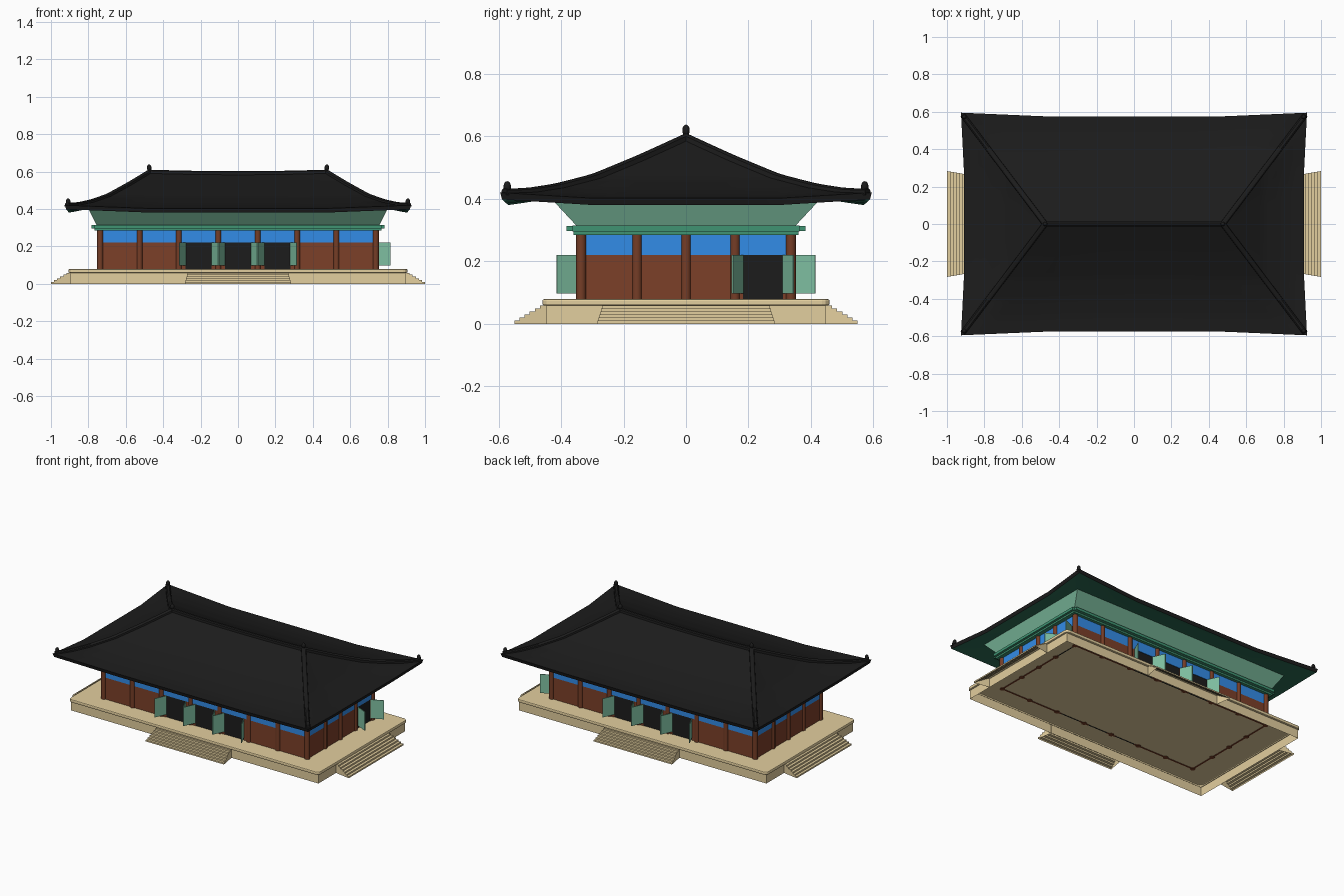
import bpy, bmesh, math
from mathutils import Vector, Matrix

if "Cube" in bpy.data.objects:
    bpy.data.objects.remove(bpy.data.objects["Cube"])


def mat(name, r, g, b):
    m = bpy.data.materials.new(name)
    m.diffuse_color = tuple(((c + 0.055) / 1.055) ** 2.4 for c in (r, g, b)) + (1,)
    m.use_nodes = True
    m.node_tree.nodes["Principled BSDF"].inputs["Base Color"].default_value = m.diffuse_color
    return m


STONE = mat("cream_stone", 0.89, 0.81, 0.62)
WALL = mat("red_brown_wall", 0.485, 0.25, 0.16)
WOOD = mat("brown_column", 0.46, 0.24, 0.15)
BLUE = mat("blue_panel", 0.20, 0.55, 0.91)
BLACK = mat("black_tile", 0.11, 0.11, 0.11)
BAND = mat("mid_green", 0.25, 0.58, 0.45)
LIGHT = mat("light_green", 0.50, 0.755, 0.635)
DARK = mat("dark_green", 0.17, 0.42, 0.33)


def finish(bm, name, *mats, smooth=None):
    bmesh.ops.recalc_face_normals(bm, faces=bm.faces)
    me = bpy.data.meshes.new(name)
    bm.to_mesh(me)
    bm.free()
    for m in mats:
        me.materials.append(m)
    ob = bpy.data.objects.new(name, me)
    bpy.context.collection.objects.link(ob)
    if smooth:
        bpy.ops.object.select_all(action='DESELECT')
        ob.select_set(True)
        bpy.context.view_layer.objects.active = ob
        bpy.ops.object.shade_smooth_by_angle(angle=math.radians(smooth))
    return ob


def add_box(bm, x0, x1, y0, y1, z0, z1, m=Matrix()):
    t = Matrix.Translation(((x0 + x1) / 2, (y0 + y1) / 2, (z0 + z1) / 2))
    s = Matrix.Diagonal((x1 - x0, y1 - y0, z1 - z0, 1))
    return bmesh.ops.create_cube(bm, size=1, matrix=m @ t @ s)['verts']


def box(name, hx, hy, z0, z1, m):
    bm = bmesh.new()
    add_box(bm, -hx, hx, -hy, hy, z0, z1)
    return finish(bm, name, m)


# Hollow stone platform, open underneath, with a rounded cap
FLOOR = 0.079
bm = bmesh.new()
add_box(bm, -0.895, 0.895, -0.447, 0.447, 0, 0.06)
bm.normal_update()
bmesh.ops.delete(bm, geom=[f for f in bm.faces if abs(f.normal.z) > 0.9], context='FACES_ONLY')
finish(bm, "platform", STONE)
bm = bmesh.new()
add_box(bm, -0.906, 0.906, -0.46, 0.46, 0.058, FLOOR)
upright = [e for e in bm.edges if abs(e.verts[0].co.z - e.verts[1].co.z) > 0.01]
bmesh.ops.bevel(bm, geom=upright, offset=0.025, segments=3, affect='EDGES', profile=0.5)
flat = [e for e in bm.edges if abs(e.verts[0].co.z - e.verts[1].co.z) < 0.01]
bmesh.ops.bevel(bm, geom=flat, offset=0.006, segments=2, affect='EDGES', profile=0.5)
bm.normal_update()
under = min(bm.faces, key=lambda f: f.calc_center_median().z - f.calc_area())
under = min((f for f in bm.faces if f.calc_area() > 0.5), key=lambda f: f.normal.z)
bmesh.ops.inset_region(bm, faces=[under], thickness=0.008)
bmesh.ops.delete(bm, geom=[under], context='FACES_ONLY')
finish(bm, "platform_cap", STONE)

# Tapered hollow stairs on all four sides
SIDES = [("front", 0, 0.45), ("right", 90, 0.90), ("back", 180, 0.45), ("left", 270, 0.90)]
for side, ang, edge in SIDES:
    bm = bmesh.new()
    rot = Matrix.Rotation(math.radians(ang), 4, 'Z')
    prof2d = []
    for i in range(6):
        prof2d += [(0.0165 * i, 0.0098 * i), (0.0165 * i, 0.0098 * (i + 1))]
    prof2d.append((0.104, 0.0588))
    ends = [[bm.verts.new(rot @ Vector((s * (0.283 - 0.17 * d), -edge - 0.1 + d, z))) for d, z in prof2d]
            for s in (-1, 1)]
    for a, b, c, d in zip(ends[0], ends[1], ends[1][1:], ends[0][1:]):
        bm.faces.new((a, b, c, d))
    for s, e in zip((-1, 1), ends):
        bm.faces.new(e + [bm.verts.new(rot @ Vector((s * (0.283 - 0.17 * 0.104), -edge + 0.004, 0)))])
    finish(bm, side + "_stairs", STONE)

# Columns around the hall
COLX = [(i - 3.5) * 0.2105 for i in range(8)]
COLY = [-0.336, -0.157, 0, 0.157, 0.336]
bm = bmesh.new()
for x in COLX:
    for y in COLY:
        if abs(x) > 0.73 or abs(y) > 0.33:
            bmesh.ops.create_cone(bm, cap_ends=True, segments=16, radius1=0.016, radius2=0.016,
                                  depth=0.21, matrix=Matrix.Translation((x, y, 0.181)))
finish(bm, "columns", WOOD, smooth=40)

# Walls, blue transoms, dark doorways and open door leaves
HEAD, TOP = 0.22, 0.287
wall, transom, dark, leaf = (bmesh.new() for _ in range(4))
for side, ang, _ in SIDES:
    rot = Matrix.Rotation(math.radians(ang), 4, 'Z')
    long_side = side in ("front", "back")
    cols, d = (COLX, 0.336) if long_side else (COLY, 0.737)
    add_box(transom, cols[0], cols[-1], -d - 0.005, -d + 0.005, HEAD, TOP, rot)
    for i, (a, b) in enumerate(zip(cols, cols[1:])):
        mid = (a + b) / 2
        door = (long_side and 2 <= i <= 4) or (side == "right" and i == 3)
        if not door:
            add_box(wall, a, b, -d - 0.005, -d + 0.005, FLOOR - 0.002, HEAD, rot)
            continue
        w = 0.07 if long_side else 0.064
        add_box(wall, a, mid - w, -d - 0.005, -d + 0.005, FLOOR - 0.002, HEAD, rot)
        add_box(wall, mid + w, b, -d - 0.005, -d + 0.005, FLOOR - 0.002, HEAD, rot)
        add_box(dark, mid - w, mid + w, -d - 0.002, -d + 0.003, FLOOR - 0.002, HEAD, rot)
        for s in (-1, 1):
            # leaf swings out past square
            hinge = Matrix.Translation((mid + s * w, -d - 0.005, 0))
            swing = Matrix.Rotation(s * math.radians(25), 4, 'Z')
            add_box(leaf, -0.002, 0.002, -0.081, 0, 0.097, HEAD, rot @ hinge @ swing)
finish(wall, "walls", WALL)
finish(transom, "transom_panels", BLUE)
finish(dark, "doorways", BLACK)
finish(leaf, "door_leaves", LIGHT)

# Green beams with notched corners, flared cove above
box("lower_beam", 0.768, 0.361, 0.285, 0.299, BAND)
box("upper_beam_long", 0.783, 0.364, 0.296, 0.314, BAND)
box("upper_beam_cross", 0.766, 0.382, 0.2965, 0.3135, BAND)
bm = bmesh.new()
for v in add_box(bm, -0.755, 0.755, -0.347, 0.347, 0.31, 0.402):
    if v.co.z > 0.35:
        v.co.x *= 0.80 / 0.755
        v.co.y *= 0.433 / 0.347
finish(bm, "eave_cove", LIGHT)

# Curved hipped roof built from rings
PROFILE = [(0, 0.597), (0.25, 0.528), (0.5, 0.463), (0.7, 0.428), (0.85, 0.41), (1, 0.402)]
RIDGE = 0.475


def prof(t):
    for (a, za), (b, zb) in zip(PROFILE, PROFILE[1:]):
        if t <= b + 1e-6:
            return za + (zb - za) * (t - a) / (b - a)


def roof_point(side, s, t):
    c = max(0, abs(s) - 0.5) * 2
    z = prof(t) + 0.018 * c * t * t
    if side % 2 == 0:
        p = Vector((s * (RIDGE + 0.45 * t), -(0.575 + 0.02 * c) * t, z - 0.008 * (1 - s * s) * (1 - t)))
    else:
        p = Vector((RIDGE + (0.435 + 0.015 * c) * t, s * 0.595 * t, z))
    return Vector((-p.x, -p.y, p.z)) if side >= 2 else p


N = 12
SAMPLES = [(side, -1 + 2 * i / N) for side in range(4) for i in range(N)]
bm = bmesh.new()
rings = [[roof_point(k, s, t / 20) for k, s in SAMPLES] for t in range(21)]
rings.append([Vector((p.x * 0.993, p.y * 0.99, p.z - 0.022)) for p in rings[-1]])
inner = [(s * 0.80, -0.433) if k % 2 == 0 else (0.80, s * 0.433) for k, s in SAMPLES]
rings.append([Vector((x, y, 0.4)) * (1 if k < 2 else -1) + Vector((0, 0, 0 if k < 2 else 0.8))
              for (x, y), (k, s) in zip(inner, SAMPLES)])
vr = [[bm.verts.new(p) for p in r] for r in rings]
for j in range(len(vr) - 1):
    for i in range(len(SAMPLES)):
        n = (i + 1) % len(SAMPLES)
        f = bm.faces.new((vr[j][i], vr[j][n], vr[j + 1][n], vr[j + 1][i]))
        f.material_index = 1 if j == len(vr) - 2 else 0
bm.faces.new(vr[-1]).material_index = 1
bmesh.ops.remove_doubles(bm, verts=bm.verts, dist=0.0005)
finish(bm, "roof", BLACK, DARK, smooth=30)


# Raised ridge strips
def sweep(name, pts, w, h):
    bm = bmesh.new()
    prev = None
    for i, p in enumerate(pts):
        d = pts[min(i + 1, len(pts) - 1)] - pts[max(i - 1, 0)]
        side = Vector((-d.y, d.x, 0)).normalized()
        sec = [bm.verts.new(p + side * a * w + Vector((0, 0, b)))
               for a, b in ((-1, -0.008), (-0.9, h * 0.6), (-0.45, h), (0.45, h), (0.9, h * 0.6), (1, -0.008))]
        if prev:
            for k in range(6):
                n = (k + 1) % 6
                bm.faces.new((prev[k], prev[n], sec[n], sec[k]))
        if i in (0, len(pts) - 1):
            bm.faces.new(sec)
        prev = sec
    finish(bm, name, BLACK)


sweep("main_ridge", [roof_point(0, -1 + i / 8, 0) for i in range(17)], 0.014, 0.013)
knobs = [Vector((s * RIDGE, 0, 0.62)) for s in (-1, 1)]
for side in range(4):
    sweep("hip_ridge", [roof_point(side, 1, i / 20 * 0.978) for i in range(21)], 0.015, 0.012)
    knobs.append(roof_point(side, 1, 0.962) + Vector((0, 0, 0.018)))

# Egg-shaped finials on ridge ends and corners
bm = bmesh.new()
for p in knobs:
    bmesh.ops.create_uvsphere(bm, u_segments=12, v_segments=8, radius=0.012,
                              matrix=Matrix.Translation(p) @ Matrix.Diagonal((1, 1, 1.5, 1)))
finish(bm, "finials", BLACK, smooth=60)
